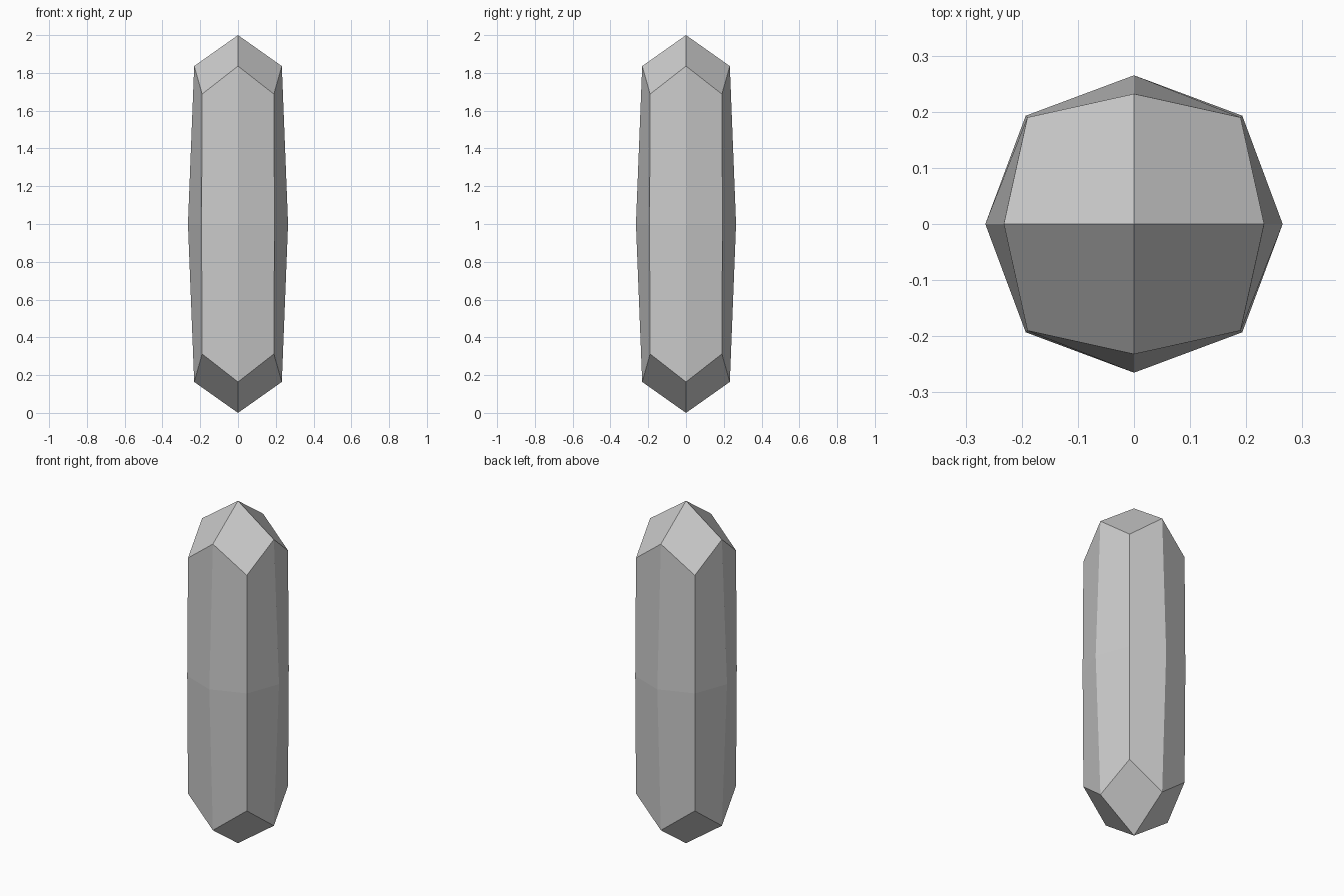
import bpy
import bmesh

cube = bpy.data.objects.get("Cube")
if cube:
    bpy.data.objects.remove(cube, do_unlink=True)

# Plain grey stone
stone = bpy.data.materials.new("grey_stone")
stone.use_nodes = True
grey = (0.6, 0.6, 0.6, 1.0)
stone.diffuse_color = grey
stone.node_tree.nodes["Principled BSDF"].inputs["Base Color"].default_value = grey

# Side offset and height from the middle, keyed by
# (number of horizontal axes the point lies off, whether it is at a tip end)
PLACES = {
    (0, 1): (0.0, 1.0),      # tip
    (1, 1): (0.232, 0.836),  # shoulder, middle of a side
    (2, 1): (0.19, 0.688),   # shoulder, corner
    (1, 0): (0.265, 0.0),    # waist, middle of a side
    (2, 0): (0.193, 0.0),    # waist, corner
}


def sign(value):
    return 0 if abs(value) < 0.01 else (1 if value > 0 else -1)


# Crystal: a cube with every face split in four, its points moved into a long shard
bm = bmesh.new()
bmesh.ops.create_cube(bm, size=2)
bmesh.ops.subdivide_edges(bm, edges=bm.edges[:], cuts=1, use_grid_fill=True)
for vert in bm.verts:
    sx, sy, sz = (sign(c) for c in vert.co)
    side, height = PLACES[(abs(sx) + abs(sy), abs(sz))]
    vert.co = (sx * side, sy * side, 1 + sz * height)
bmesh.ops.recalc_face_normals(bm, faces=bm.faces[:])

mesh = bpy.data.meshes.new("crystal_shard")
bm.to_mesh(mesh)
bm.free()
mesh.materials.append(stone)
crystal = bpy.data.objects.new("crystal_shard", mesh)
bpy.context.collection.objects.link(crystal)
